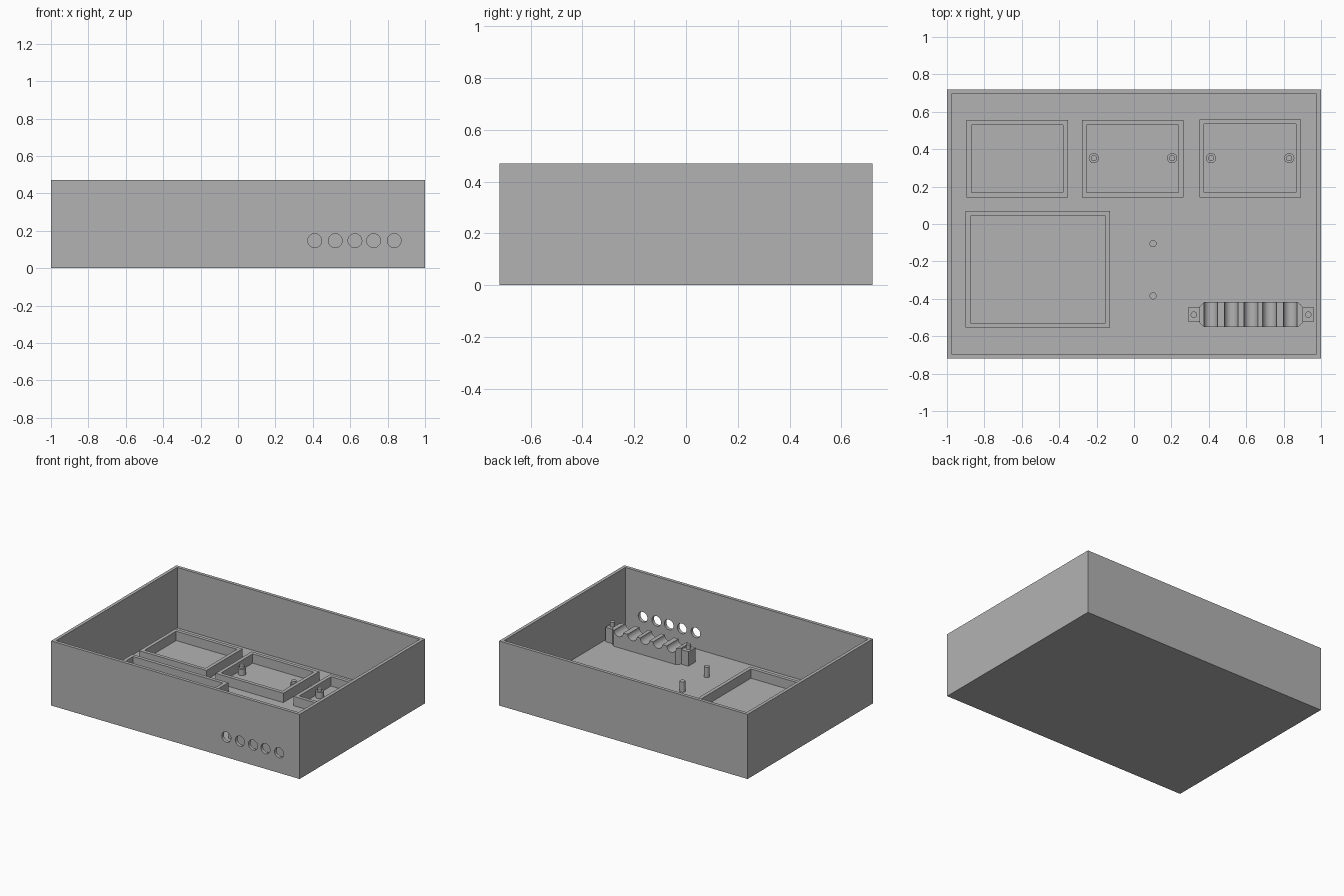
import bpy
import bmesh
from mathutils import Matrix

if "Cube" in bpy.data.objects:
    bpy.data.objects.remove(bpy.data.objects["Cube"], do_unlink=True)

grey = bpy.data.materials.new("plain_grey")
grey.use_nodes = True
grey.diffuse_color = (0.45, 0.45, 0.45, 1)
grey.node_tree.nodes["Principled BSDF"].inputs["Base Color"].default_value = grey.diffuse_color

FLOOR = 0.03    # top of the tray floor
SUNK = 0.02     # parts start slightly inside the floor
HOLE_X = (0.41, 0.52, 0.625, 0.725, 0.835)
HOLE_Z, HOLE_R = 0.147, 0.037


def finish(name, bm):
    mesh = bpy.data.meshes.new(name)
    bmesh.ops.recalc_face_normals(bm, faces=bm.faces)
    bm.to_mesh(mesh)
    bm.free()
    mesh.materials.append(grey)
    obj = bpy.data.objects.new(name, mesh)
    bpy.context.collection.objects.link(obj)
    return obj


def prism(name, outline, z0, z1):
    bm = bmesh.new()
    face = bm.faces.new([bm.verts.new((x, y, z0)) for x, y in outline])
    top = bmesh.ops.extrude_face_region(bm, geom=[face])["geom"]
    verts = [v for v in top if isinstance(v, bmesh.types.BMVert)]
    bmesh.ops.translate(bm, verts=verts, vec=(0, 0, z1 - z0))
    if len([f for f in bm.faces if len(f.verts) == len(outline)]) < 2:
        bm.faces.new([v for v in bm.verts if v not in verts])
    return finish(name, bm)


def block(name, x0, x1, y0, y1, z0, z1):
    return prism(name, [(x0, y0), (x1, y0), (x1, y1), (x0, y1)], z0, z1)


def cylinder(name, x, y, z0, z1, r, along_y=False):
    bm = bmesh.new()
    bmesh.ops.create_cone(bm, cap_ends=True, segments=32, radius1=r, radius2=r, depth=z1 - z0)
    if along_y:
        bmesh.ops.rotate(bm, verts=bm.verts, matrix=Matrix.Rotation(1.570796, 3, 'X'))
    bmesh.ops.translate(bm, verts=bm.verts, vec=(x, y, (z0 + z1) / 2))
    obj = finish(name, bm)
    smooth(obj)
    return obj


def smooth(obj):
    bpy.ops.object.select_all(action='DESELECT')
    obj.select_set(True)
    bpy.context.view_layer.objects.active = obj
    bpy.ops.object.shade_smooth_by_angle()


def cut(obj, cutters):
    bpy.ops.object.select_all(action='DESELECT')
    bpy.context.view_layer.objects.active = obj
    obj.select_set(True)
    for cutter in cutters:
        mod = obj.modifiers.new("cut", 'BOOLEAN')
        mod.operation, mod.solver, mod.object = 'DIFFERENCE', 'EXACT', cutter
        bpy.ops.object.modifier_apply(modifier=mod.name)
        bpy.data.objects.remove(cutter, do_unlink=True)


def cable_cutters(y, length):
    """Round cutters lying along y, one for each cable."""
    return [cylinder("cutter", x, y, HOLE_Z - length / 2, HOLE_Z + length / 2, HOLE_R, True)
            for x in HOLE_X]


# Open tray with cable holes in the front wall
tray = block("tray", -1, 1, -0.72, 0.72, 0, 0.47)
cut(tray, [block("cutter", -0.976, 0.976, -0.696, 0.696, FLOOR, 0.6)])
cut(tray, cable_cutters(-0.72, 0.1))
smooth(tray)

# Raised rectangular frames that locate the boards
FRAMES = {
    "back_right_frame": (-0.895, -0.354, 0.142, 0.556),
    "back_middle_frame": (-0.279, 0.265, 0.142, 0.556),
    "back_left_frame": (0.349, 0.892, 0.142, 0.56),
    "front_right_frame": (-0.9, -0.127, -0.554, 0.07),
}
WALL = 0.026
for name, (x0, x1, y0, y1) in FRAMES.items():
    frame = block(name, x0, x1, y0, y1, SUNK, 0.098)
    cut(frame, [block("cutter", x0 + WALL, x1 - WALL, y0 + WALL, y1 - WALL, 0, 0.2)])

# Stepped posts inside two of the frames
for i, x in enumerate((-0.215, 0.204, 0.412, 0.83), 1):
    cylinder(f"post_base_{i}", x, 0.352, SUNK, 0.075, 0.027)
    cylinder(f"post_pin_{i}", x, 0.352, SUNK, 0.095, 0.016)

# Free-standing pins on the floor
for i, y in enumerate((-0.105, -0.384), 1):
    cylinder(f"floor_pin_{i}", 0.102, y, SUNK, 0.105, 0.019)

# Cable clamp: grooved block, end lugs and lug pins
MID_X, MID_Y = 0.626, -0.485
corners = [(0.277, 0.04), (0.267, 0.052), (0.25, 0.067)]
quarter = corners + [(-x, y) for x, y in reversed(corners)]
outline = quarter + [(-x, -y) for x, y in quarter]
clamp = prism("cable_clamp", [(MID_X + x, MID_Y + y) for x, y in outline], SUNK, HOLE_Z)
cut(clamp, cable_cutters(MID_Y, 0.3))
smooth(clamp)
for side, s in (("right", -1), ("left", 1)):
    near, far = sorted((MID_X + s * 0.26, MID_X + s * 0.334))
    block(f"clamp_lug_{side}", near, far, MID_Y - 0.04, MID_Y + 0.04, SUNK, 0.135)
    cylinder(f"clamp_pin_{side}", MID_X + s * 0.306, MID_Y, 0.1, 0.17, 0.017)
